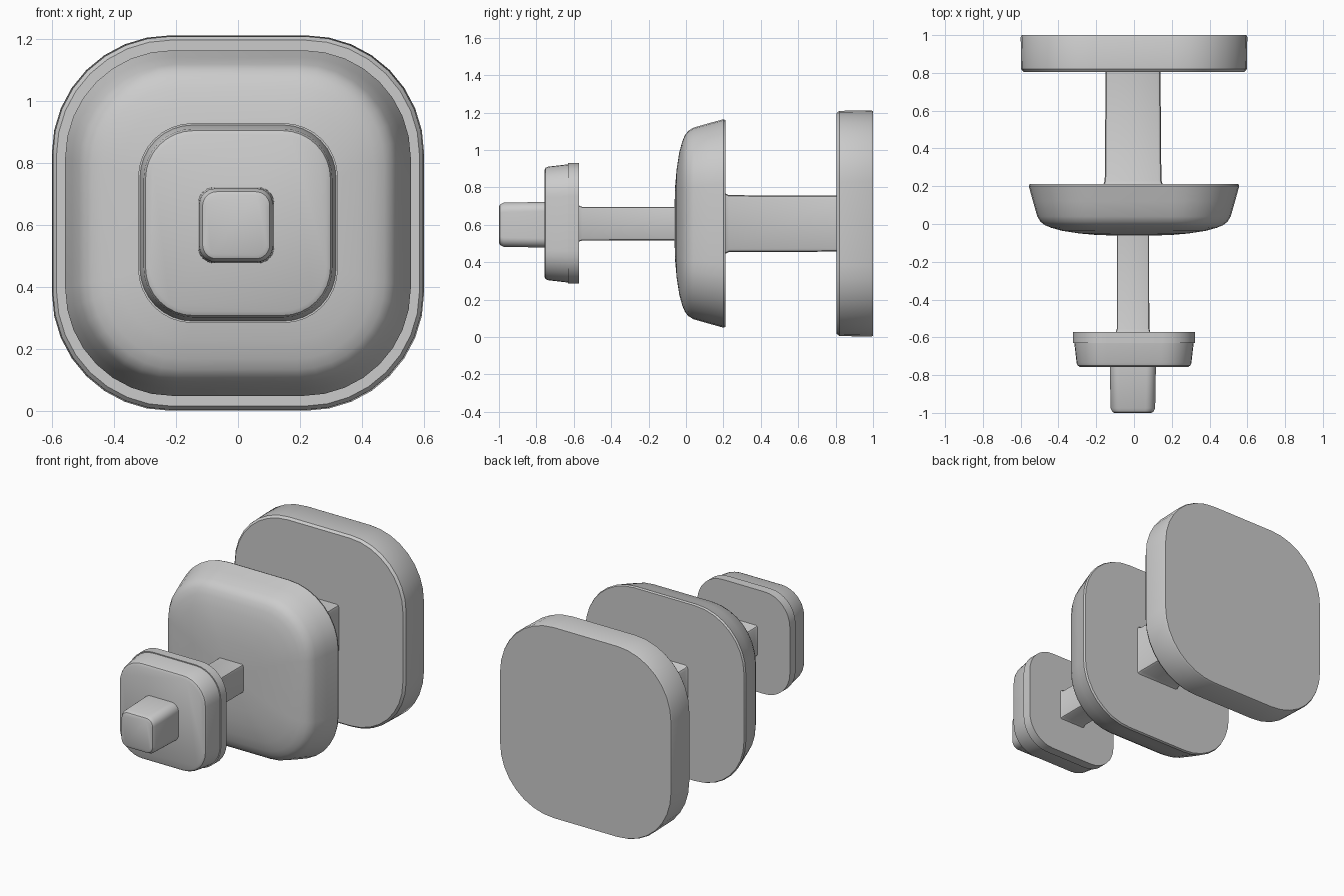
import bpy, bmesh, math

CZ = 0.607  # common axis height


def loft(name, sections, cx=0.0, cz=CZ, seg=8, angle=35):
    """Loft rounded squares along y; section = (y, half_width, half_height, corner_radius)."""
    bm = bmesh.new()
    rings = []
    for y, hx, hz, r in sections:
        ring = []
        for q, (sx, sz) in enumerate(((1, 1), (-1, 1), (-1, -1), (1, -1))):
            for i in range(seg + 1):
                a = math.pi / 2 * (q + i / seg)
                ring.append(bm.verts.new((cx + sx * (hx - r) + r * math.cos(a), y,
                                          cz + sz * (hz - r) + r * math.sin(a))))
        rings.append(ring)
    n = len(rings[0])
    for a, b in zip(rings, rings[1:]):
        for i in range(n):
            j = (i + 1) % n
            bm.faces.new((a[i], a[j], b[j], b[i]))
    bm.faces.new(rings[0])
    bm.faces.new(rings[-1])
    bmesh.ops.recalc_face_normals(bm, faces=bm.faces)
    mesh = bpy.data.meshes.new(name)
    bm.to_mesh(mesh)
    bm.free()
    ob = bpy.data.objects.new(name, mesh)
    bpy.context.collection.objects.link(ob)
    bpy.ops.object.select_all(action='DESELECT')
    ob.select_set(True)
    bpy.context.view_layer.objects.active = ob
    bpy.ops.object.shade_smooth_by_angle(angle=math.radians(angle))
    return ob


# Large flat plate at the back
loft("back_plate", [(0.805, 0.585, 0.59, 0.37), (0.82, 0.597, 0.602, 0.38),
                    (0.99, 0.6, 0.605, 0.38), (1.0, 0.595, 0.6, 0.375)])

# Domed middle plate
loft("middle_plate", [(-0.062, 0.07, 0.07, 0.04), (-0.058, 0.20, 0.20, 0.11),
                      (-0.050, 0.29, 0.29, 0.16), (-0.036, 0.38, 0.38, 0.21),
                      (-0.020, 0.438, 0.438, 0.25), (-0.006, 0.472, 0.472, 0.28),
                      (0.012, 0.495, 0.495, 0.30), (0.04, 0.512, 0.512, 0.315),
                      (0.12, 0.535, 0.535, 0.33), (0.20, 0.557, 0.557, 0.345),
                      (0.212, 0.552, 0.552, 0.34)])

# Small front plate with a stepped rim
loft("front_plate", [(-0.757, 0.285, 0.285, 0.145), (-0.75, 0.298, 0.298, 0.155),
                     (-0.735, 0.304, 0.304, 0.16), (-0.63, 0.316, 0.316, 0.17),
                     (-0.63, 0.322, 0.322, 0.175), (-0.573, 0.322, 0.322, 0.175)])

# Square knob at the tip
loft("front_knob", [(-1.0, 0.098, 0.098, 0.04), (-0.995, 0.108, 0.108, 0.045),
                    (-0.975, 0.118, 0.118, 0.05), (-0.75, 0.122, 0.122, 0.05)], cx=-0.006, cz=0.6)

# Square rods joining the plates, slightly flared at one end
loft("front_rod", [(-0.58, 0.094, 0.099, 0.012), (-0.555, 0.086, 0.09, 0.012),
                   (-0.04, 0.085, 0.089, 0.012)], cx=-0.005, cz=0.606, seg=2)
loft("rear_rod", [(0.205, 0.158, 0.164, 0.018), (0.23, 0.15, 0.152, 0.018),
                  (0.81, 0.145, 0.15, 0.018)], cx=-0.005, cz=0.606, seg=2)
